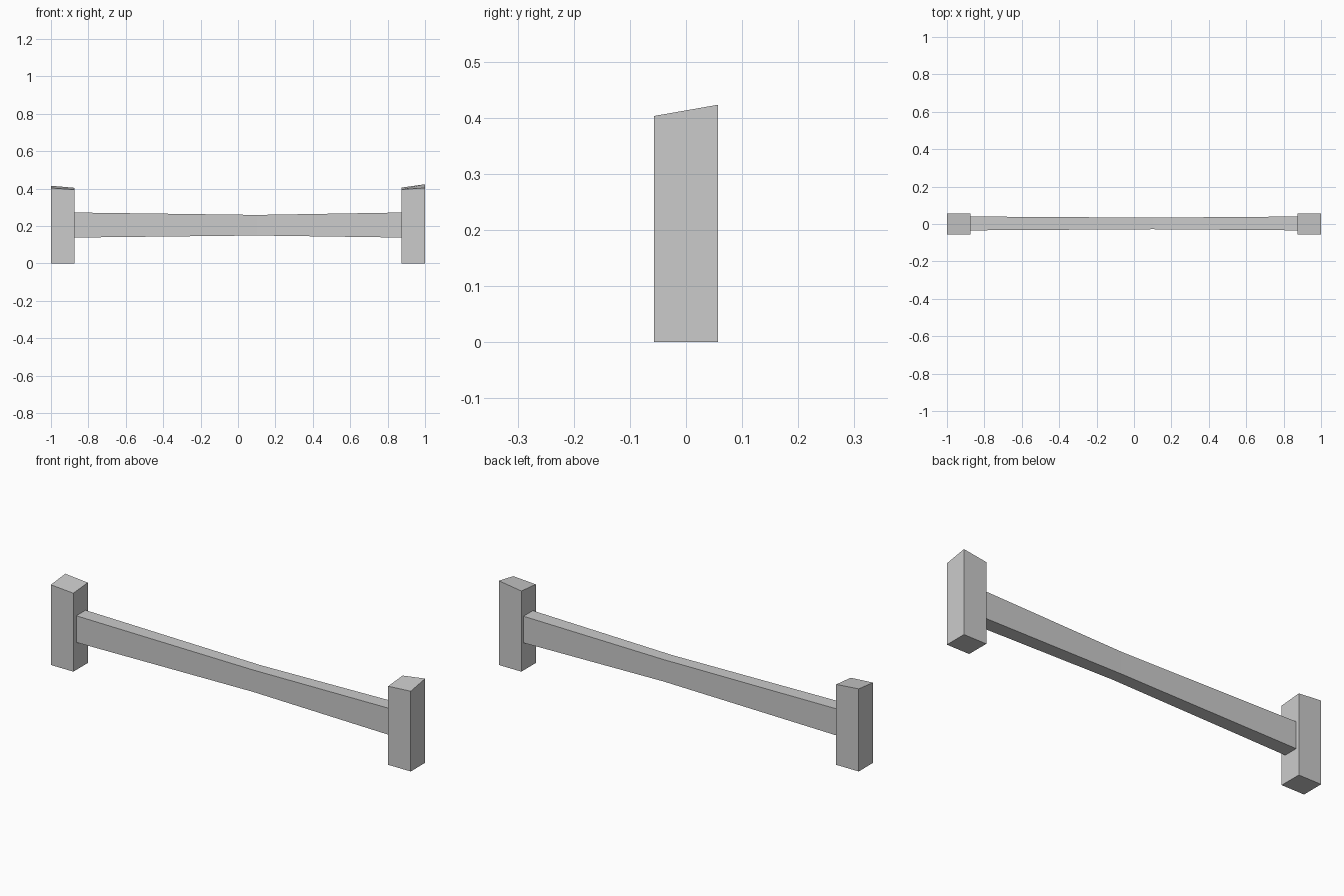
import bpy
import bmesh

cube = bpy.data.objects.get("Cube")
if cube:
    bpy.data.objects.remove(cube, do_unlink=True)

grey = bpy.data.materials.new("plain grey")
grey.use_nodes = True
grey.diffuse_color = (0.6, 0.6, 0.6, 1)
grey.node_tree.nodes["Principled BSDF"].inputs["Base Color"].default_value = grey.diffuse_color


def loft(name, rings):
    """Skin a row of four-cornered rings and cap both ends."""
    bm = bmesh.new()
    loops = [[bm.verts.new(p) for p in ring] for ring in rings]
    for a, b in zip(loops, loops[1:]):
        for i in range(4):
            j = (i + 1) % 4
            bm.faces.new((a[i], a[j], b[j], b[i]))
    bm.faces.new(loops[0])
    bm.faces.new(loops[-1])
    bmesh.ops.recalc_face_normals(bm, faces=bm.faces)
    mesh = bpy.data.meshes.new(name)
    bm.to_mesh(mesh)
    bm.free()
    mesh.materials.append(grey)
    obj = bpy.data.objects.new(name, mesh)
    bpy.context.collection.objects.link(obj)
    return obj


# End posts with hand-cut sloping tops
DEPTH = 0.057
INNER, OUTER = 0.875, 1.0


def post(name, side, tops):
    corners = [(INNER, -DEPTH), (OUTER, -DEPTH), (OUTER, DEPTH), (INNER, DEPTH)]
    base = [(side * x, y, 0) for x, y in corners]
    top = [(side * x, y, z) for (x, y), z in zip(corners, tops)]
    loft(name, [base, top])


post("left_post", 1, (0.395, 0.403, 0.423, 0.405))
post("right_post", -1, (0.394, 0.403, 0.415, 0.404))


# Cross beam, slimmer near the middle
def section(x, half_depth, bottom, top):
    y = 0.003
    return [(x, y - half_depth, bottom), (x, y + half_depth, bottom),
            (x, y + half_depth, top), (x, y - half_depth, top)]


loft("cross_beam", [
    section(-0.88, 0.037, 0.138, 0.272),
    section(0.1, 0.031, 0.149, 0.259),
    section(0.88, 0.037, 0.138, 0.272),
])
